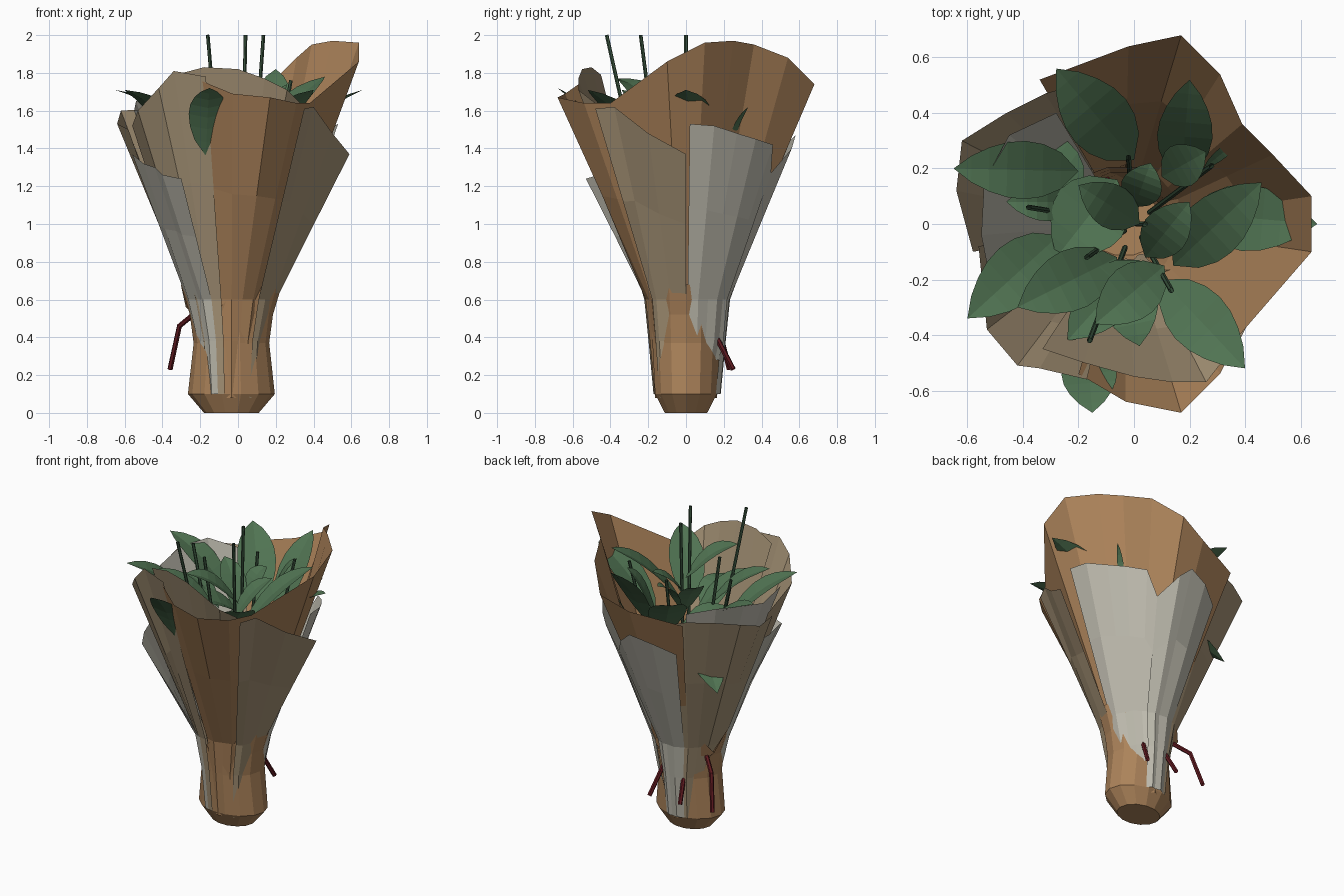
import bpy, bmesh, math
from mathutils import Vector

if "Cube" in bpy.data.objects:
    bpy.data.objects.remove(bpy.data.objects["Cube"], do_unlink=True)


def material(name, rgb):
    lin = [((c / 255 + 0.055) / 1.055) ** 2.4 for c in rgb]
    m = bpy.data.materials.new(name)
    m.use_nodes = True
    m.diffuse_color = (*lin, 1)
    m.node_tree.nodes["Principled BSDF"].inputs["Base Color"].default_value = (*lin, 1)
    return m


BROWN = material("brown paper", (172, 131, 90))
BEIGE = material("beige paper", (167, 148, 119))
GREY = material("grey paper", (190, 187, 174))
LEAF = material("leaf green", (80, 115, 82))
STEM = material("stem green", (58, 84, 62))
RED = material("dark red ribbon", (96, 26, 32))
CENTRE = Vector((-0.035, 0, 0))


def grid_object(name, rows, mat, closed=False, floor=False):
    """Skin a list of equally long point rows."""
    bm = bmesh.new()
    vs = [[bm.verts.new(p) for p in row] for row in rows]
    n = len(rows[0])
    for a, b in zip(vs, vs[1:]):
        for i in range(n if closed else n - 1):
            j = (i + 1) % n
            bm.faces.new((a[i], a[j], b[j], b[i]))
    if floor:
        bm.faces.new(vs[0][::-1])
    bmesh.ops.remove_doubles(bm, verts=bm.verts, dist=0.0005)
    bmesh.ops.recalc_face_normals(bm, faces=bm.faces)
    mesh = bpy.data.meshes.new(name)
    bm.to_mesh(mesh)
    bm.free()
    mesh.materials.append(mat)
    obj = bpy.data.objects.new(name, mesh)
    bpy.context.collection.objects.link(obj)
    return obj


def paper_sheet(name, mat, rim, layer, bottom):
    """Fan of folded paper: gathered at the waist, opening up to the rim."""
    rows = [[], [], [], []]
    for i, p in enumerate(rim):
        top = Vector(p)
        d = top - CENTRE
        d.z = 0
        d.normalize()
        narrow = Vector((d.x * 0.86, d.y, 0))
        fold = layer + (0.006 if i % 2 else -0.003)
        rows[0].append(CENTRE + narrow * (0.158 + fold) + Vector((0, 0, bottom)))
        rows[1].append(CENTRE + narrow * (0.185 + fold) + Vector((0, 0, 0.38)))
        rows[2].append(CENTRE + d * (0.208 + fold) + Vector((0, 0, 0.6)))
        rows[3].append(top)
    # slight outward belly halfway up
    rows.insert(3, [w.lerp(t, 0.5) + (w - CENTRE).normalized() * 0.014
                    for w, t in zip(rows[2], rows[3])])
    return grid_object(name, rows, mat)


def leaf(name, base, tip, width, arch=0.05):
    """Pointed, cupped leaf arching from base to tip."""
    a, b = Vector(base), Vector(tip)
    side = (b - a).cross(Vector((0, 0, 1))).normalized()
    rows = []
    for k in range(8):
        t = k / 7
        w = width * 0.5 * math.sin(math.pi * t ** 0.85) ** 0.8 if 0 < k < 7 else 0
        mid = a.lerp(b, t) + Vector((0, 0, arch * math.sin(math.pi * t)))
        rows.append([mid + side * (s * w) + Vector((0, 0, abs(s) * w * 0.2))
                     for s in (-1, 0, 1)])
    return grid_object(name, rows, LEAF)


def rod(name, points, radius, mat):
    """Thin six-sided rod along a path."""
    rows = []
    for i, p in enumerate(points):
        d = Vector(points[min(i + 1, len(points) - 1)]) - Vector(points[max(i - 1, 0)])
        u = d.cross(Vector((0.3, 1, 0.1))).normalized()
        v = d.cross(u).normalized()
        rows.append([Vector(p) + (u * math.cos(a) + v * math.sin(a)) * radius
                     for a in (math.tau * k / 6 for k in range(6))])
    return grid_object(name, rows, mat, closed=True, floor=True)


# Gathered foot of the wrap with an uneven upper edge
rows = []
for z, rx, ry in ((0, 0.145, 0.115), (0.1, 0.23, 0.168), (0.37, 0.2, 0.182),
                  (0.52, 0.22, 0.19), (0.68, 0.268, 0.21)):
    ring = []
    for k in range(14):
        a = math.tau * k / 14
        drop = 0.12 if z > 0.6 and k % 4 == 2 else 0
        ring.append(CENTRE + Vector((rx * math.cos(a), ry * math.sin(a), z - drop)))
    rows.append(ring)
grid_object("wrap_foot", rows, BROWN, closed=True, floor=True)

# Paper sheets
paper_sheet("tall_brown_sheet", BROWN, [
    (-0.2, -0.54, 1.76), (-0.03, -0.64, 1.69), (0.17, -0.68, 1.67), (0.31, -0.54, 1.64),
    (0.38, -0.4, 1.64), (0.64, -0.1, 1.86), (0.64, 0.1, 1.96), (0.5, 0.25, 1.97),
    (0.39, 0.36, 1.95), (0.31, 0.54, 1.88), (0.17, 0.68, 1.74), (-0.02, 0.64, 1.66),
    (-0.34, 0.52, 1.6)], 0, 0.08)
paper_sheet("front_left_beige_sheet", BEIGE, [
    (-0.56, -0.08, 1.52), (-0.53, -0.38, 1.6), (-0.42, -0.51, 1.72),
    (-0.34, -0.52, 1.81), (-0.17, -0.56, 1.78)], 0.022, 0.1)
paper_sheet("inner_front_beige_sheet", BEIGE, [
    (-0.33, -0.45, 1.79), (-0.18, -0.5, 1.83), (0, -0.55, 1.82),
    (0.14, -0.57, 1.77), (0.26, -0.57, 1.71), (0.33, -0.48, 1.64)], -0.03, 0.2)
paper_sheet("right_beige_sheet", BEIGE, [
    (0.35, -0.48, 1.61), (0.4, -0.38, 1.62), (0.5, -0.2, 1.48), (0.59, 0, 1.37)], 0.024, 0.08)
paper_sheet("back_right_grey_sheet", GREY, [
    (0.53, 0.02, 1.53), (0.51, 0.15, 1.52), (0.44, 0.27, 1.48),
    (0.37, 0.37, 1.45), (0.28, 0.46, 1.42), (0.19, 0.45, 1.27)], 0.03, 0.28)
paper_sheet("back_grey_sheet", GREY, [
    (0.19, 0.45, 1.27), (0.1, 0.56, 1.4), (0.02, 0.58, 1.47),
    (-0.12, 0.54, 1.43), (-0.25, 0.46, 1.36)], 0.022, 0.1)
paper_sheet("back_left_beige_sheet", BEIGE, [
    (-0.25, 0.49, 1.58), (-0.32, 0.47, 1.6), (-0.46, 0.4, 1.61), (-0.62, 0.3, 1.6),
    (-0.64, 0.12, 1.53), (-0.58, -0.1, 1.5)], 0.02, 0.1)
paper_sheet("inner_left_grey_sheet", GREY, [
    (-0.28, 0.4, 1.62), (-0.45, 0.32, 1.67), (-0.54, 0.15, 1.65),
    (-0.55, -0.04, 1.6), (-0.5, -0.3, 1.6)], -0.03, 0.2)
paper_sheet("outer_left_grey_sheet", GREY, [
    (-0.56, -0.04, 1.37), (-0.5, -0.18, 1.32), (-0.44, -0.38, 1.3),
    (-0.4, -0.46, 1.26), (-0.3, -0.53, 1.24)], 0.03, 0.1)

# Leaves: base, tip, width
leaves = [
    ((0, 0.23, 1.35), (-0.28, 0.56, 1.74), 0.24),
    ((-0.2, 0.19, 1.4), (-0.65, 0.2, 1.71), 0.21),
    ((-0.27, -0.04, 1.4), (-0.6, -0.34, 1.71), 0.22),
    ((-0.06, -0.12, 1.4), (-0.42, -0.3, 1.7), 0.22),
    ((0.1, -0.2, 1.35), (0.4, -0.52, 1.71), 0.22),
    ((0.14, -0.15, 1.4), (0.46, 0.15, 1.78), 0.22),
    ((0.2, 0.04, 1.33), (0.66, 0, 1.71), 0.24),
    ((0.17, 0.16, 1.35), (0.2, 0.52, 1.82), 0.2),
    ((0.02, -0.13, 1.35), (-0.24, -0.42, 1.6), 0.2),
    ((0.11, -0.15, 1.55), (-0.14, -0.36, 1.77), 0.2),
    ((-0.06, 0.16, 1.3), (-0.28, -0.12, 1.45), 0.28),
    ((0.02, 0, 1.4), (-0.2, 0.14, 1.68), 0.16),
    ((0.04, -0.12, 1.4), (0.2, 0.08, 1.66), 0.17),
    ((-0.17, -0.43, 1.36), (-0.15, -0.68, 1.72), 0.2),
    ((-0.04, -0.16, 1.35), (0.02, -0.44, 1.5), 0.2),
    ((0.1, 0.17, 1.4), (0.26, 0.26, 1.74), 0.16),
    ((0, 0.06, 1.45), (0.06, 0.22, 1.65), 0.15),
    ((-0.18, 0.12, 1.23), (-0.46, 0.32, 1.1), 0.22),
    ((0.25, 0.2, 1.3), (0.41, 0.33, 1.62), 0.04),
    ((-0.2, 0.08, 1.35), (-0.46, 0.08, 1.52), 0.14),
]
for i, (base, tip, width) in enumerate(leaves):
    leaf("leaf_%d" % (i + 1), base, tip, width)

# Stems, fanning out from the waist
for i, tip in enumerate([(-0.16, -0.42, 2), (0.04, 0, 2), (0.135, -0.24, 2),
                         (-0.38, 0.06, 1.75), (-0.17, -0.12, 1.78),
                         (0.28, 0.21, 1.76), (-0.02, 0.24, 1.72)]):
    root = (tip[0] * 0.2, tip[1] * 0.2, 0.5)
    rod("stem_%d" % (i + 1), [root, tip], 0.01, STEM)

# Ribbon ends hanging at the back of the waist
for i, path in enumerate([
        [(-0.2, 0.08, 0.55), (-0.31, 0.17, 0.46), (-0.36, 0.23, 0.23)],
        [(-0.09, 0.13, 0.46), (-0.13, 0.25, 0.23)],
        [(0.05, 0.13, 0.46), (0.1, 0.25, 0.23)]]):
    rod("ribbon_end_%d" % (i + 1), path, 0.014, RED)
